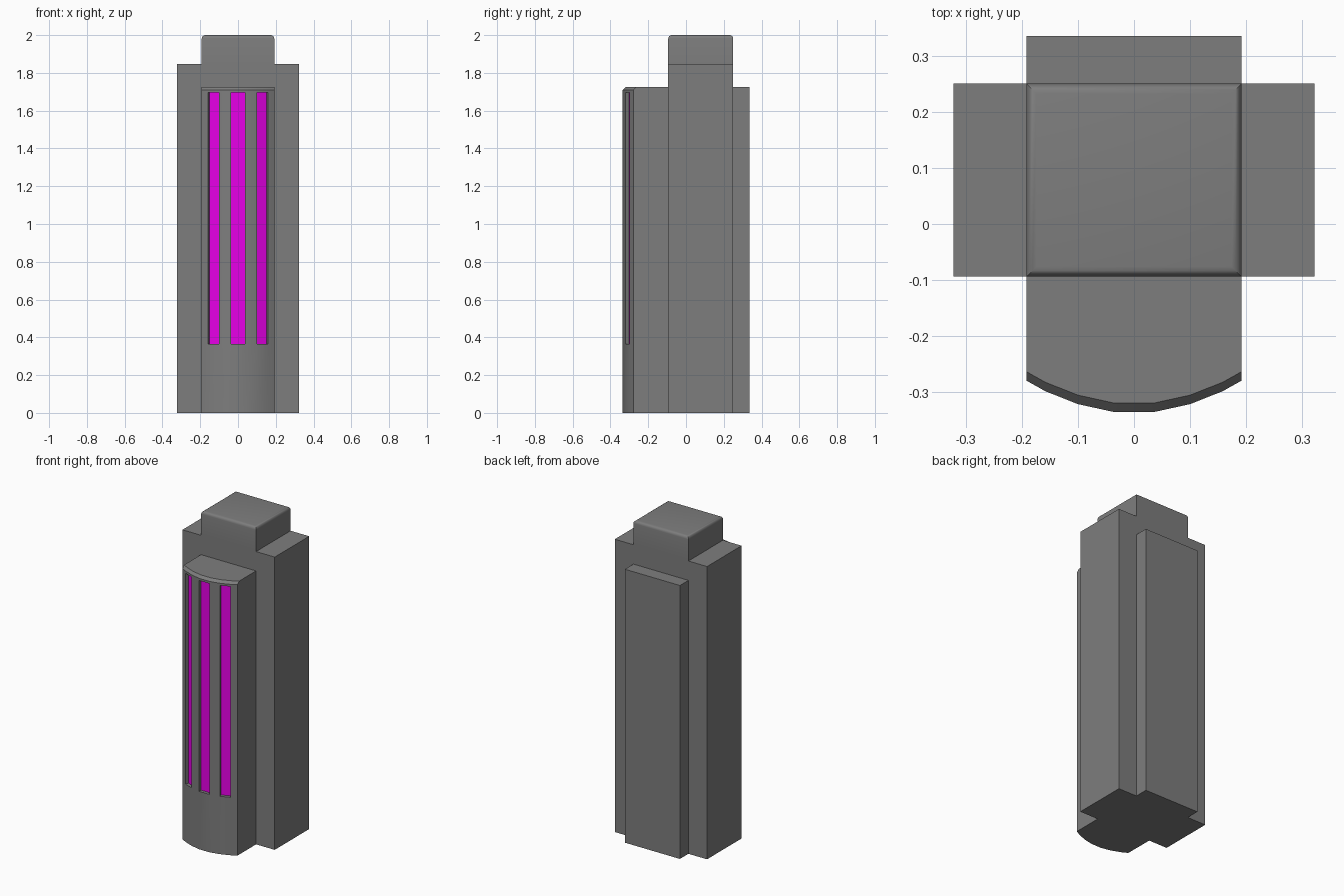
import bpy, bmesh
from mathutils import Vector

if "Cube" in bpy.data.objects:
    bpy.data.objects.remove(bpy.data.objects["Cube"])

Y_FRONT, Y_BACK = -0.094, 0.25   # depth of the main body
W = 0.192                        # half width of cap, front and back parts


def material(name, color):
    m = bpy.data.materials.new(name)
    m.diffuse_color = (*color, 1)
    m.use_nodes = True
    m.node_tree.nodes["Principled BSDF"].inputs["Base Color"].default_value = m.diffuse_color
    return m


dark = material("dark_grey", (0.207, 0.207, 0.207))
glow = material("slot_light", (0.8, 0.0, 0.8))


def finish(name, bm):
    bmesh.ops.remove_doubles(bm, verts=bm.verts, dist=1e-5)
    bmesh.ops.recalc_face_normals(bm, faces=bm.faces)
    mesh = bpy.data.meshes.new(name)
    bm.to_mesh(mesh)
    bm.free()
    mesh.materials.append(dark)
    mesh.materials.append(glow)
    ob = bpy.data.objects.new(name, mesh)
    bpy.context.collection.objects.link(ob)
    bpy.ops.object.select_all(action='DESELECT')
    ob.select_set(True)
    bpy.context.view_layer.objects.active = ob
    bpy.ops.object.shade_smooth_by_angle(angle=0.6)


def add_face(bm, pts, mat=0):
    f = bm.faces.new([bm.verts.new(p) for p in pts])
    f.material_index = mat
    return f


# Main body: stepped outline pushed back in depth, rounded top edges
half = [(0.322, 0), (0.322, 1.847), (W, 1.847), (W, 2.0)]
outline = half + [(-x, z) for x, z in reversed(half)]
bm = bmesh.new()
face = add_face(bm, [(x, Y_FRONT, z) for x, z in outline])
ext = bmesh.ops.extrude_face_region(bm, geom=[face], use_keep_orig=True)
moved = [g for g in ext["geom"] if isinstance(g, bmesh.types.BMVert)]
bmesh.ops.translate(bm, verts=moved, vec=(0, Y_BACK - Y_FRONT, 0))
top = [e for e in bm.edges if all(v.co.z > 1.99 for v in e.verts)]
bmesh.ops.bevel(bm, geom=top, offset=0.018, segments=4, profile=0.5, affect='EDGES')
finish("main_body", bm)

# Back slab
bm = bmesh.new()
bmesh.ops.create_cube(bm, size=1)
for v in bm.verts:
    v.co = (v.co.x * 2 * W, Y_BACK if v.co.y < 0 else 0.335, 0 if v.co.z < 0 else 1.725)
finish("back_slab", bm)

# Curved front block with chamfered top and three recessed lit slots
arc = [(-W, -0.279), (-0.158, -0.298), (-0.1, -0.321), (-0.036, -0.335)]
arc += [(-x, y) for x, y in reversed(arc)]
levels = [0, 0.365, 1.695, 1.709]
Z_TOP, CHAMFER, DEPTH = 1.725, 0.016, 0.02

bm = bmesh.new()
for i, (a, b) in enumerate(zip(arc, arc[1:])):
    for k, (z0, z1) in enumerate(zip(levels, levels[1:])):
        quad = [Vector((*a, z0)), Vector((*b, z0)), Vector((*b, z1)), Vector((*a, z1))]
        if k == 1 and i % 2 == 1:
            # Slot: four walls and a coloured panel set in along the normal
            inward = Vector((a[1] - b[1], b[0] - a[0], 0)).normalized() * DEPTH
            inner = [p + inward for p in quad]
            for j in range(4):
                n = (j + 1) % 4
                add_face(bm, [quad[j], quad[n], inner[n], inner[j]])
            add_face(bm, inner, 1)
        else:
            add_face(bm, quad)
    add_face(bm, [(*a, levels[-1]), (*b, levels[-1]),
                  (b[0], b[1] + CHAMFER, Z_TOP), (a[0], a[1] + CHAMFER, Z_TOP)])
# Sides, top, bottom and hidden rear face
for x, y in (arc[0], arc[-1]):
    add_face(bm, [(x, y, z) for z in levels]
             + [(x, y + CHAMFER, Z_TOP), (x, Y_FRONT, Z_TOP), (x, Y_FRONT, 0)])
add_face(bm, [(x, y + CHAMFER, Z_TOP) for x, y in arc]
         + [(W, Y_FRONT, Z_TOP), (-W, Y_FRONT, Z_TOP)])
add_face(bm, [(x, y, 0) for x, y in arc] + [(W, Y_FRONT, 0), (-W, Y_FRONT, 0)])
add_face(bm, [(-W, Y_FRONT, 0), (W, Y_FRONT, 0), (W, Y_FRONT, Z_TOP), (-W, Y_FRONT, Z_TOP)])
finish("curved_front", bm)
